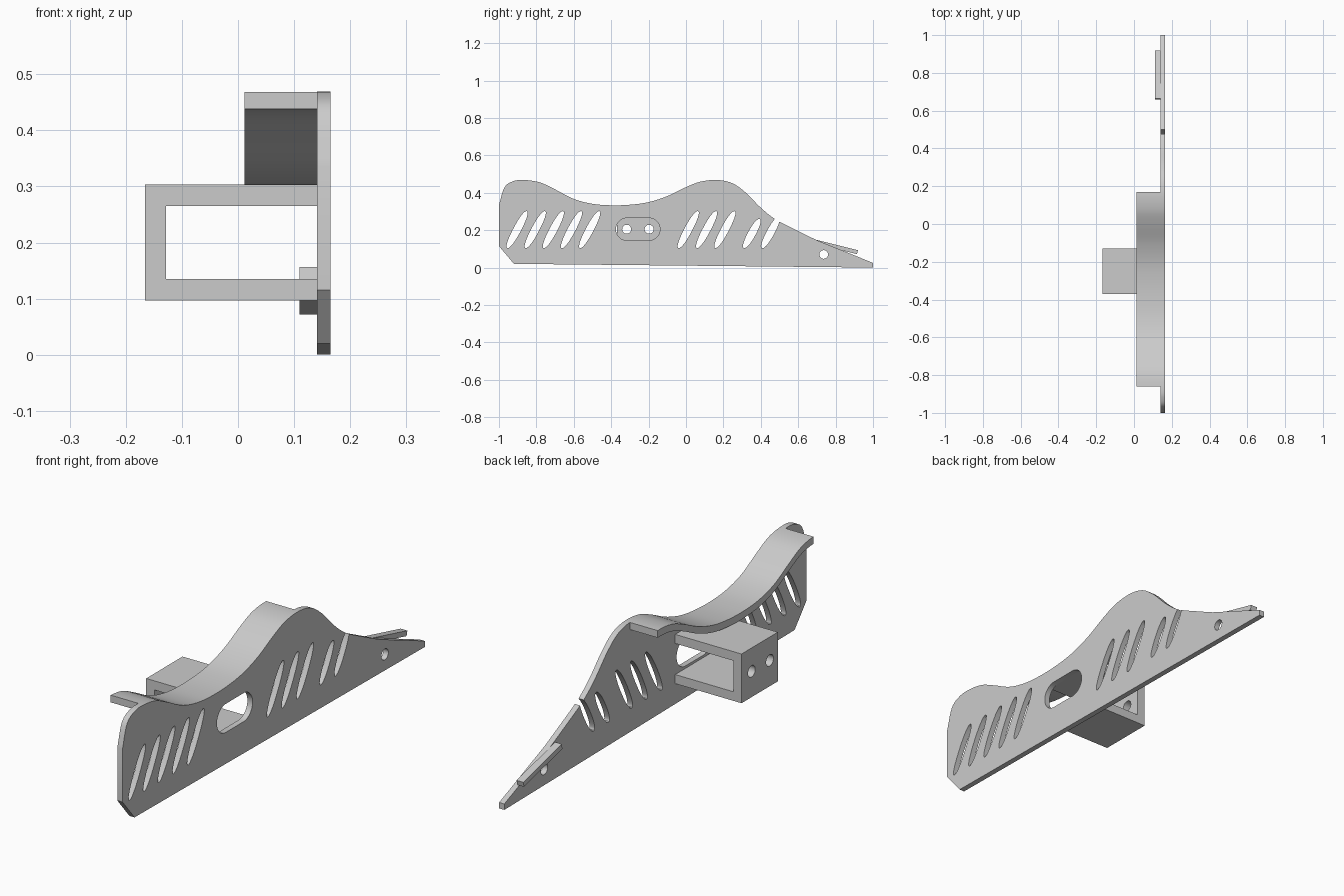
import bpy, bmesh, math
from mathutils import Vector

cube = bpy.data.objects.get("Cube")
if cube:
    bpy.data.objects.remove(cube, do_unlink=True)

grey = bpy.data.materials.new("light grey")
grey.use_nodes = True
colour = (0.6, 0.6, 0.6, 1)
grey.diffuse_color = colour
grey.node_tree.nodes["Principled BSDF"].inputs["Base Color"].default_value = colour

PLATE_IN, PLATE_OUT = 0.141, 0.165


def prisms(name, profiles, x0, x1):
    """Extrude closed (y, z) outlines along x into one object."""
    bm = bmesh.new()
    for pts in profiles:
        face = bm.faces.new([bm.verts.new((x0, y, z)) for y, z in pts])
        new = bmesh.ops.extrude_face_region(bm, geom=[face])["geom"]
        moved = [v for v in new if isinstance(v, bmesh.types.BMVert)]
        bmesh.ops.translate(bm, verts=moved, vec=(x1 - x0, 0, 0))
    bmesh.ops.recalc_face_normals(bm, faces=bm.faces)
    mesh = bpy.data.meshes.new(name)
    bm.to_mesh(mesh)
    bm.free()
    mesh.materials.append(grey)
    ob = bpy.data.objects.new(name, mesh)
    bpy.context.collection.objects.link(ob)
    return ob


def activate(ob):
    bpy.ops.object.select_all(action="DESELECT")
    ob.select_set(True)
    bpy.context.view_layer.objects.active = ob


def cut(ob, profiles, x0, x1):
    cutter = prisms("cutter", profiles, x0, x1)
    cutter.hide_render = True
    mod = ob.modifiers.new("cut", "BOOLEAN")
    mod.operation, mod.solver, mod.object = "DIFFERENCE", "EXACT", cutter
    activate(ob)
    bpy.ops.object.modifier_apply(modifier=mod.name)
    bpy.data.objects.remove(cutter, do_unlink=True)


def smooth(ob):
    activate(ob)
    bpy.ops.object.shade_smooth_by_angle(angle=math.radians(30))


def spline(points, steps=6):
    """Smooth curve through the points."""
    p = [Vector(q) for q in points]
    p = [2 * p[0] - p[1]] + p + [2 * p[-1] - p[-2]]
    out = []
    for a, b, c, d in zip(p, p[1:], p[2:], p[3:]):
        for i in range(steps):
            t = i / steps
            out.append(0.5 * (2 * b + (c - a) * t + (2 * a - 5 * b + 4 * c - d) * t * t
                              + (3 * b - a - 3 * c + d) * t ** 3))
    return [tuple(q) for q in out] + [tuple(points[-1])]


def rect(y0, y1, z0, z1):
    return [(y0, z0), (y1, z0), (y1, z1), (y0, z1)]


def stadium(cy, cz, r, half=0.0, n=32):
    pts = []
    for i in range(n):
        a = 2 * math.pi * (i + 0.5) / n
        pts.append((cy + r * math.cos(a) + math.copysign(half, math.cos(a)), cz + r * math.sin(a)))
    return pts


def slot(cy, cz, h, w=0.023, lean=0.51, n=32):
    """Leaning, slightly squared oval."""
    pts = []
    for i in range(n):
        a = 2 * math.pi * i / n
        c, s = math.cos(a), math.sin(a)
        dz = h * math.copysign(abs(s) ** 0.9, s)
        pts.append((cy + w * math.copysign(abs(c) ** 0.9, c) + lean * dz, cz + dz))
    return pts


# Wavy top edge shared by the side plate and the shelf
wave = spline([(-1, 0.335), (-0.97, 0.43), (-0.92, 0.463), (-0.86, 0.468), (-0.78, 0.455),
               (-0.7, 0.418), (-0.6, 0.367), (-0.5, 0.341), (-0.4, 0.333), (-0.3, 0.336),
               (-0.2, 0.35), (-0.1, 0.382), (0, 0.43), (0.08, 0.46), (0.17, 0.468),
               (0.25, 0.45), (0.32, 0.4), (0.4, 0.32), (0.48, 0.257), (0.6, 0.195), (0.7, 0.146)])

# Side plate with slots, grip opening and tail hole
plate = prisms("side_plate", [[(-1, 0.115), *wave, (1, 0.025), (1, 0), (-0.92, 0.02)]],
               PLATE_IN, PLATE_OUT)
slots = [slot(-0.903 + 0.097 * i, 0.203, 0.099) for i in range(5)]
slots += [slot(0.012 + 0.098 * i, 0.203, 0.099) for i in range(3)]
slots += [slot(0.352, 0.182, 0.078), slot(0.452, 0.188, 0.084)]
cut(plate, slots + [stadium(-0.257, 0.205, 0.06, 0.058), stadium(0.736, 0.07, 0.023)], 0.1, 0.2)
smooth(plate)

# Curved shelf following the wave
top = [q for q in wave if -0.861 < q[0] < 0.171]
shelf = prisms("curved_shelf", [top + [(y, z - 0.03) for y, z in reversed(top)]], 0.012, PLATE_IN)
smooth(shelf)

# Open bracket with two screw holes in its outer wall
bracket = prisms("mount_bracket", [rect(-0.37, -0.13, 0.097, 0.303)], -0.166, PLATE_IN)
cut(bracket, [rect(-0.5, 0, 0.135, 0.265)], -0.128, 0.3)
cut(bracket, [stadium(y, 0.205, 0.024) for y in (-0.317, -0.197)], -0.2, -0.1)
smooth(bracket)

# Sloping tab on the tail
prisms("tail_tab", [[(0.665, 0.156), (0.919, 0.093), (0.914, 0.072), (0.66, 0.135)]], 0.11, PLATE_IN)
